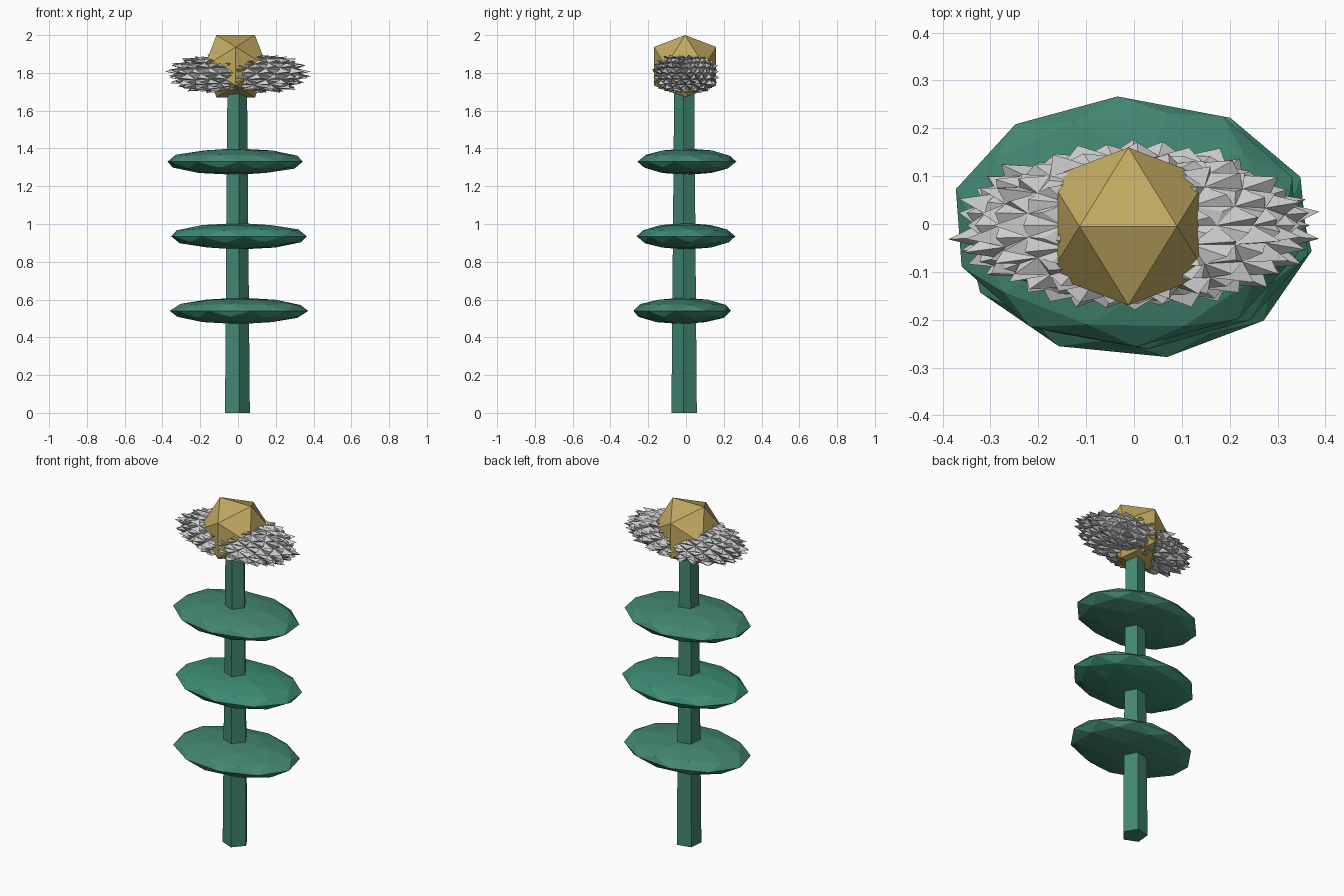
import bpy, bmesh, math, random
from mathutils import Matrix, Vector

if "Cube" in bpy.data.objects:
    bpy.data.objects.remove(bpy.data.objects["Cube"])

random.seed(4)


def material(name, rgb):
    m = bpy.data.materials.new(name)
    m.diffuse_color = (*rgb, 1)
    m.use_nodes = True
    m.node_tree.nodes["Principled BSDF"].inputs["Base Color"].default_value = m.diffuse_color
    return m


def make_object(name, bm, loc, mat=None):
    bmesh.ops.recalc_face_normals(bm, faces=bm.faces)
    mesh = bpy.data.meshes.new(name)
    bm.to_mesh(mesh)
    bm.free()
    ob = bpy.data.objects.new(name, mesh)
    ob.location = loc
    bpy.context.collection.objects.link(ob)
    if mat:
        mesh.materials.append(mat)
    return ob


green = material("green", (0.055, 0.24, 0.165))
leaf_green = material("leaf_green", (0.045, 0.26, 0.175))
gold = material("gold", (0.54, 0.40, 0.12))

# Tapered five-sided stem
bm = bmesh.new()
rings = []
for z, r in ((0, 0.071), (1.74, 0.056)):
    angles = [math.radians(-77 + 72 * i) for i in range(5)]
    rings.append([bm.verts.new((r * math.cos(a), r * math.sin(a), z)) for a in angles])
for i in range(5):
    j = (i + 1) % 5
    bm.faces.new((rings[0][i], rings[0][j], rings[1][j], rings[1][i]))
bm.faces.new(rings[0][::-1])
bm.faces.new(rings[1])
make_object("stem", bm, (-0.008, -0.008, 0), green)

# Three flattened faceted leaves
leaves = [("lower_leaf", (0.005, -0.02, 0.54), 10, green),
          ("middle_leaf", (0.005, 0, 0.935), 40, leaf_green),
          ("upper_leaf", (-0.015, 0.005, 1.33), 75, green)]
for name, loc, turn, mat in leaves:
    bm = bmesh.new()
    bmesh.ops.create_icosphere(bm, subdivisions=2, radius=1)
    bmesh.ops.rotate(bm, verts=bm.verts, matrix=Matrix.Rotation(math.radians(turn), 3, "Z"))
    bmesh.ops.scale(bm, verts=bm.verts, vec=(0.37, 0.262, 0.07))
    make_object(name, bm, loc, mat)

# Spiky petal mass: rounded lens with every facet pulled to a point
bm = bmesh.new()
bmesh.ops.create_icosphere(bm, subdivisions=3, radius=0.88)
for v in bm.verts:
    v.co.z = max(-0.84, min(0.84, v.co.z * 1.25))
bm.normal_update()
normals = {}
poked = bmesh.ops.poke(bm, faces=bm.faces[:])
for v in poked["verts"]:
    d = Vector((v.co.x, v.co.y, v.co.z * 0.5)).normalized()
    v.co += d * random.uniform(0.05, 0.2)
bmesh.ops.scale(bm, verts=bm.verts, vec=(0.375, 0.173, 0.104))
make_object("petals", bm, (0, -0.003, 1.795))

# Icosahedral flower centre with an edge on top
bm = bmesh.new()
big = 0.165
small = big / ((1 + math.sqrt(5)) / 2)
for s in (-small, small):
    for b in (-big, big):
        for co in ((s, 0, b), (0, b, s), (b, s, 0)):
            bm.verts.new(co)
bmesh.ops.convex_hull(bm, input=bm.verts[:])
make_object("flower_centre", bm, (-0.012, -0.005, 1.835), gold)
